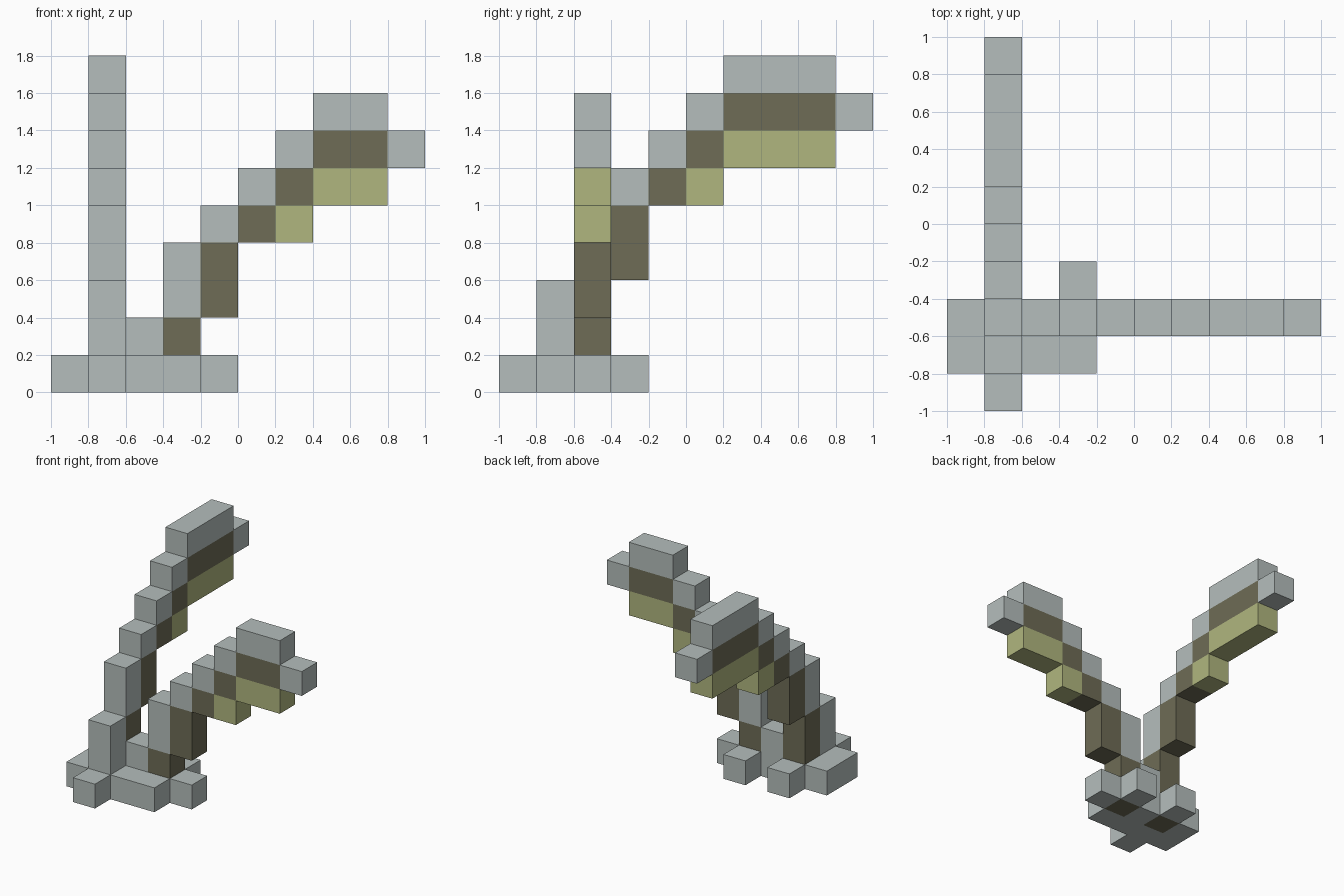
import bpy
import bmesh
from mathutils import Vector

cube = bpy.data.objects.get("Cube")
if cube:
    bpy.data.objects.remove(cube, do_unlink=True)

U = 0.2  # block size


def material(name, rgb):
    m = bpy.data.materials.new(name)
    m.use_nodes = True
    m.diffuse_color = (*rgb, 1)
    m.node_tree.nodes["Principled BSDF"].inputs["Base Color"].default_value = (*rgb, 1)
    return m


grey = material("pale grey", (0.462, 0.515, 0.503))
brown = material("dark olive brown", (0.156, 0.150, 0.093))
yellow = material("pale olive yellow", (0.434, 0.468, 0.212))

# Base: rows of blocks on the ground as (first x, last x, y)
base = {(x, y, 0) for x0, x1, y in [(1, 1, 0), (0, 3, 1), (0, 4, 2), (1, 1, 3), (3, 3, 3)]
        for x in range(x0, x1 + 1)}
roots = {(1, 2, 0), (3, 2, 0)}

# Branch profiles in side view: (first step, last step, lowest block, highest block)
SHELL = [(0, 0, 1, 1), (1, 1, 2, 3), (2, 2, 4, 4), (3, 3, 5, 5), (4, 4, 6, 6), (5, 6, 7, 7), (7, 7, 6, 6)]
CORE = [(1, 1, 0, 1), (2, 2, 2, 3), (3, 3, 4, 4), (4, 4, 5, 5), (5, 6, 6, 6)]
UNDERSIDE = [(4, 4, 4, 4), (5, 6, 5, 5)]

# The taller branch has a longer tip and a two-block foot
TALL_SHELL = [(0, 0, 1, 2), (1, 1, 3, 4), (2, 2, 5, 5), (3, 3, 6, 6), (4, 4, 7, 7), (5, 7, 8, 8), (8, 8, 7, 7)]
TALL_CORE = [(1, 1, 0, 2), (2, 2, 3, 4), (3, 3, 5, 5), (4, 4, 6, 6), (5, 7, 7, 7)]
TALL_UNDERSIDE = [(4, 4, 5, 5), (5, 7, 6, 6)]


def branch(profile, along_x):
    """Turn a side profile into blocks running along +x or +y."""
    return {(2 + s, 2, z) if along_x else (1, 1 + s, z)
            for s0, s1, z0, z1 in profile
            for s in range(s0, s1 + 1) for z in range(z0, z1 + 1)}


parts = [
    ("base", base - roots, grey),
    ("side_branch_shell", branch(SHELL, True), grey),
    ("side_branch_core", branch(CORE, True), brown),
    ("side_branch_underside", branch(UNDERSIDE, True), yellow),
    ("back_branch_shell", branch(TALL_SHELL, False), grey),
    ("back_branch_core", branch(TALL_CORE, False), brown),
    ("back_branch_underside", branch(TALL_UNDERSIDE, False), yellow),
]
solid = set().union(*(cells for _, cells, _ in parts))


def build(name, cells, mat):
    """Skin a group of blocks, leaving out faces buried against other blocks."""
    bm = bmesh.new()
    for cell in sorted(cells):
        centre = Vector(cell) + Vector((0.5, 0.5, 0.5))
        for axis in range(3):
            for sign in (-1, 1):
                n = Vector((0, 0, 0))
                n[axis] = sign
                if tuple(int(c + d) for c, d in zip(cell, n)) in solid:
                    continue
                u = Vector((0, 0, 0))
                u[(axis + 1) % 3] = 0.5
                v = n.cross(u)
                mid = centre + n * 0.5
                corners = [mid - u - v, mid + u - v, mid + u + v, mid - u + v]
                bm.faces.new([bm.verts.new(c * U - Vector((1, 1, 0))) for c in corners])
    bmesh.ops.remove_doubles(bm, verts=bm.verts, dist=0.001)
    # Merge flat neighbouring faces
    bmesh.ops.dissolve_limit(bm, angle_limit=0.01, verts=bm.verts, edges=bm.edges)
    mesh = bpy.data.meshes.new(name)
    bm.to_mesh(mesh)
    bm.free()
    mesh.materials.append(mat)
    bpy.context.collection.objects.link(bpy.data.objects.new(name, mesh))


for part in parts:
    build(*part)
